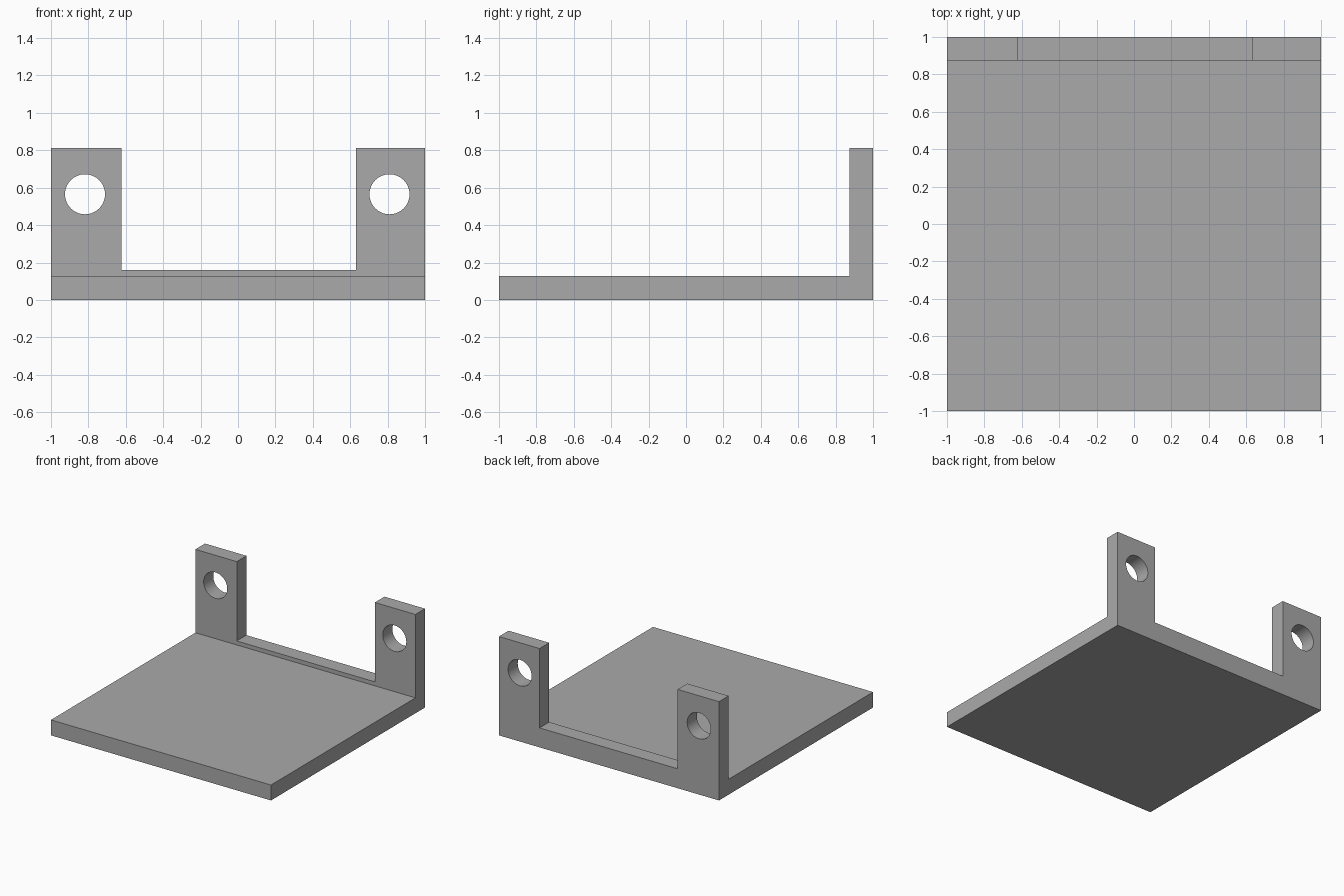
import bpy, bmesh, math
from mathutils import Matrix

if "Cube" in bpy.data.objects:
    bpy.data.objects.remove(bpy.data.objects["Cube"])

gray = bpy.data.materials.new("plain gray")
gray.diffuse_color = (0.40, 0.40, 0.40, 1)
gray.use_nodes = True
gray.node_tree.nodes["Principled BSDF"].inputs["Base Color"].default_value = gray.diffuse_color


def make_object(name, bm):
    bmesh.ops.recalc_face_normals(bm, faces=bm.faces[:])
    mesh = bpy.data.meshes.new(name)
    bm.to_mesh(mesh)
    bm.free()
    mesh.materials.append(gray)
    obj = bpy.data.objects.new(name, mesh)
    bpy.context.collection.objects.link(obj)
    return obj


def box(name, lo, hi):
    bm = bmesh.new()
    size = [h - l for l, h in zip(lo, hi)]
    mid = [(h + l) / 2 for l, h in zip(lo, hi)]
    bmesh.ops.create_cube(bm, size=1, matrix=Matrix.Translation(mid) @ Matrix.Diagonal((*size, 1)))
    return make_object(name, bm)


def rod(name, x, z, radius):
    bm = bmesh.new()
    turn = Matrix.Translation((x, 0.94, z)) @ Matrix.Rotation(math.pi / 2, 4, 'X')
    bmesh.ops.create_cone(bm, cap_ends=True, segments=64, radius1=radius,
                          radius2=radius, depth=0.5, matrix=turn)
    return make_object(name, bm)


# L-shaped side profile (base plate with rear wall) extruded along x
profile = [(-1, 0), (1, 0), (1, 0.812), (0.875, 0.812), (0.875, 0.127), (-1, 0.127)]
bm = bmesh.new()
face = bm.faces.new([bm.verts.new((-1, y, z)) for y, z in profile])
ext = bmesh.ops.extrude_face_region(bm, geom=[face])
bmesh.ops.translate(bm, vec=(2, 0, 0), verts=[v for v in ext["geom"] if isinstance(v, bmesh.types.BMVert)])
bracket = make_object("bracket_plate", bm)

# Gap between the two rear tabs, and a round hole through each tab
cutters = [box("tab_gap_cutter", (-0.624, 0.7, 0.16), (0.631, 1.2, 1.0)),
           rod("left_hole_cutter", -0.818, 0.565, 0.107),
           rod("right_hole_cutter", 0.81, 0.565, 0.107)]
bpy.context.view_layer.objects.active = bracket
for cutter in cutters:
    mod = bracket.modifiers.new("cut", 'BOOLEAN')
    mod.operation = 'DIFFERENCE'
    mod.solver = 'EXACT'
    mod.object = cutter
    bpy.ops.object.modifier_apply(modifier=mod.name)
    bpy.data.objects.remove(cutter)

# Smooth hole walls, crisp edges elsewhere
bracket.select_set(True)
bpy.ops.object.shade_smooth_by_angle(angle=math.radians(30))
